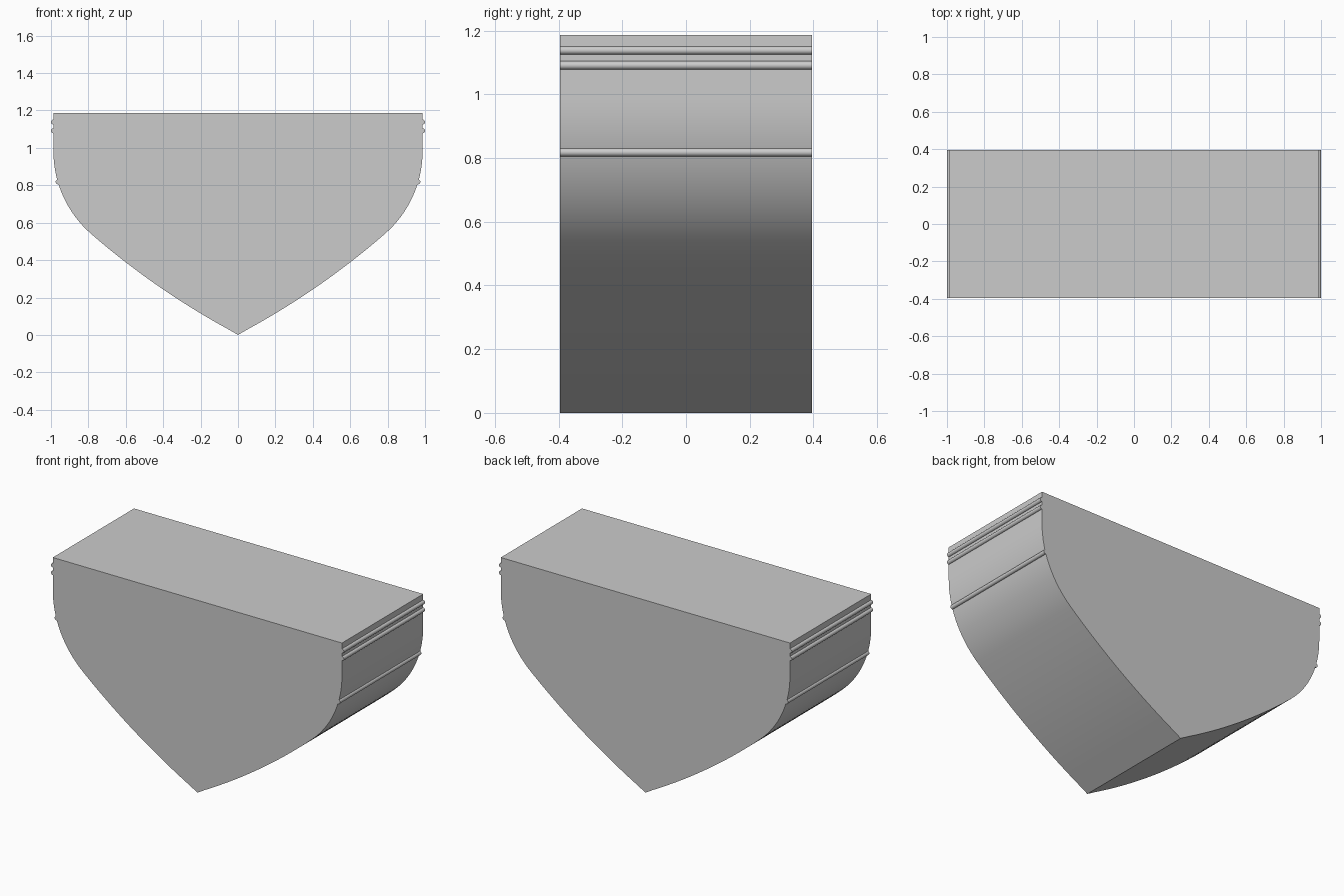
import bpy, bmesh
from math import sin, cos, pi, radians

if "Cube" in bpy.data.objects:
    bpy.data.objects.remove(bpy.data.objects["Cube"])

HALF_DEPTH = 0.396
SIDE_X, TOP_Z = 0.987, 1.187


def arc(cx, cz, r, a0, a1, n):
    """Points on a circle in the front plane, angles in degrees."""
    angles = [radians(a0 + (a1 - a0) * i / n) for i in range(n + 1)]
    return [(cx + r * cos(a), cz + r * sin(a)) for a in angles]


def extrude_profile(name, points):
    """Extrude a closed front profile through the full depth."""
    bm = bmesh.new()
    face = bm.faces.new([bm.verts.new((x, -HALF_DEPTH, z)) for x, z in points])
    res = bmesh.ops.extrude_face_region(bm, geom=[face])
    moved = [v for v in res["geom"] if isinstance(v, bmesh.types.BMVert)]
    bmesh.ops.translate(bm, verts=moved, vec=(0, 2 * HALF_DEPTH, 0))
    bmesh.ops.recalc_face_normals(bm, faces=bm.faces)
    mesh = bpy.data.meshes.new(name)
    bm.to_mesh(mesh)
    bm.free()
    obj = bpy.data.objects.new(name, mesh)
    bpy.context.collection.objects.link(obj)
    bpy.ops.object.select_all(action='DESELECT')
    obj.select_set(True)
    bpy.context.view_layer.objects.active = obj
    bpy.ops.object.shade_smooth_by_angle(angle=radians(30))
    return obj


# Body: straight side, tight shoulder curve, shallow curve down to the keel
r = 0.587
shoulder = arc(SIDE_X - r, 0.983, r, 0, -49, 16)
ex, ez = shoulder[-1]
R = (ex ** 2 + ez ** 2) ** 0.5 / (2 * sin(radians(6.6)))
cx, cz = ex - R * cos(radians(-49)), ez - R * sin(radians(-49))
belly = arc(cx, cz, R, -49, -62.2, 16)[1:-1]
right = [(SIDE_X, TOP_Z)] + shoulder + belly
left = [(-x, z) for x, z in reversed(right)]
extrude_profile("body", right + [(0, 0)] + left)

# Half-round beads running along both sides: centre and outward tilt
beads = [("upper_bead", SIDE_X, 1.138, 0),
         ("middle_bead", SIDE_X, 1.091, 0),
         ("lower_bead", 0.962, 0.818, -16)]
for name, bx, bz, tilt in beads:
    profile = arc(bx, bz, 0.013, tilt - 90, tilt + 90, 12)
    for side, s in (("right", 1), ("left", -1)):
        extrude_profile(f"{name}_{side}", [(s * x, z) for x, z in profile])
